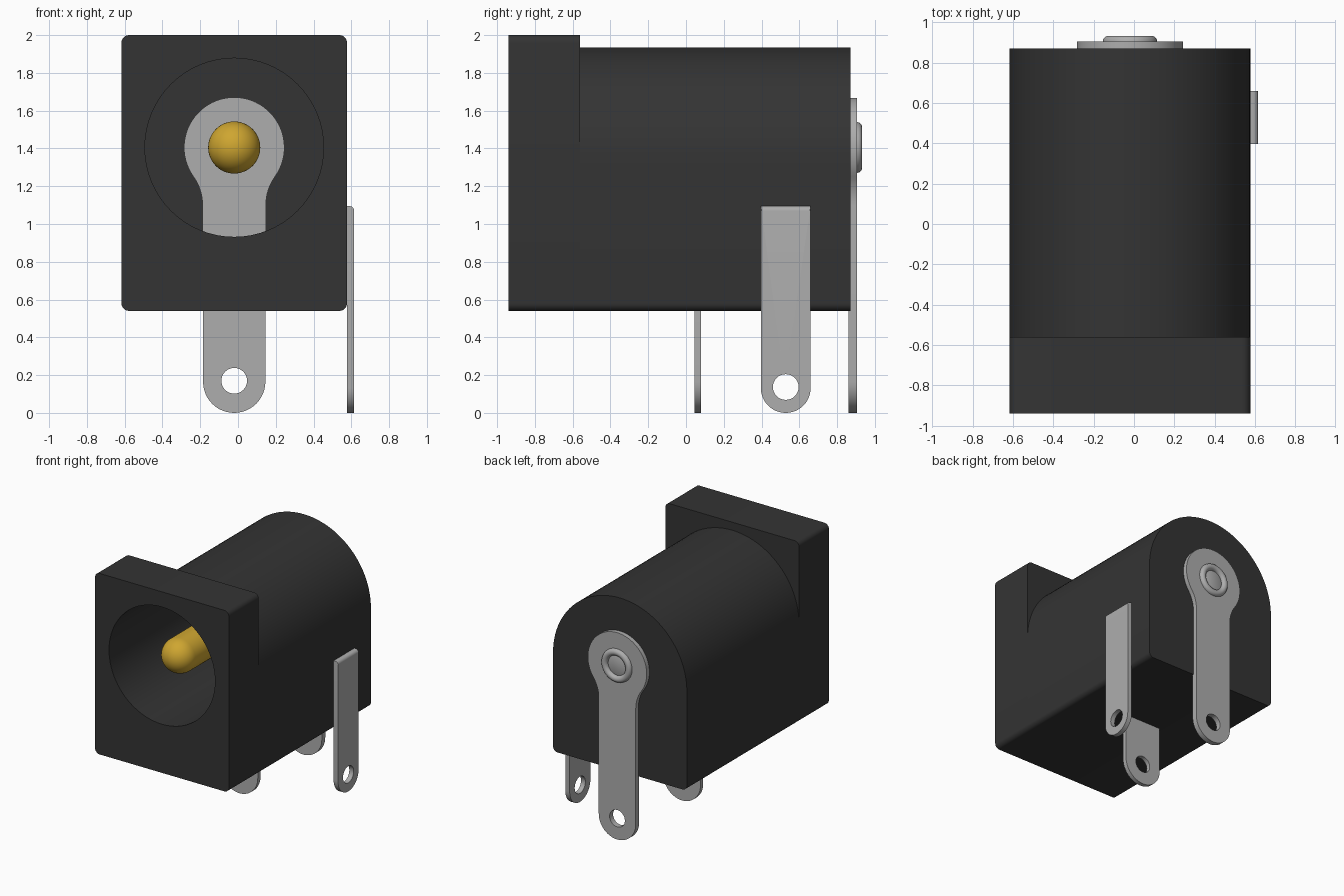
import bpy, bmesh, math
from mathutils import Matrix, Vector

cube = bpy.data.objects.get("Cube")
if cube:
    bpy.data.objects.remove(cube, do_unlink=True)

CX, CZ = -0.02, 1.405          # barrel axis
HALF, BASE = 0.597, 0.54       # housing half width and underside
FRONT, STEP, FLOOR, BACK = -0.94, -0.56, 0.866, 0.87


def material(name, rgb, rough):
    m = bpy.data.materials.new(name)
    m.use_nodes = True
    m.diffuse_color = (*rgb, 1)
    bsdf = m.node_tree.nodes["Principled BSDF"]
    bsdf.inputs["Base Color"].default_value = (*rgb, 1)
    bsdf.inputs["Roughness"].default_value = rough
    return m


BLACK = material("black plastic", (0.034, 0.034, 0.034), 0.6)
METAL = material("tinned metal", (0.42, 0.42, 0.42), 0.4)
GOLD = material("gold", (0.62, 0.38, 0.03), 0.4)


def arc(x, z, r, a0, a1, n=12):
    """Points on an arc, angles in degrees."""
    angles = [math.radians(a0 + (a1 - a0) * i / n) for i in range(n + 1)]
    return [(x + r * math.cos(a), z + r * math.sin(a)) for a in angles]


def circle(x, z, r, n=64):
    return arc(x, z, r, 0, 360, n)[:-1]


def finish(bm, name, mat, angle=35):
    me = bpy.data.meshes.new(name)
    bm.to_mesh(me)
    bm.free()
    ob = bpy.data.objects.new(name, me)
    bpy.context.collection.objects.link(ob)
    me.materials.append(mat)
    bpy.ops.object.select_all(action='DESELECT')
    ob.select_set(True)
    bpy.context.view_layer.objects.active = ob
    bpy.ops.object.shade_smooth_by_angle(angle=math.radians(angle))
    return ob


def extrude_profile(loops, y0, y1):
    """Fill an outline with holes in XZ and extrude it along Y."""
    bm = bmesh.new()
    for pts in loops:
        vs = [bm.verts.new((x, y0, z)) for x, z in pts]
        for a, b in zip(vs, vs[1:] + vs[:1]):
            bm.edges.new((a, b))
    bmesh.ops.triangle_fill(bm, edges=bm.edges[:], use_beauty=True)
    res = bmesh.ops.extrude_face_region(bm, geom=bm.faces[:], use_keep_orig=True)
    moved = [g for g in res["geom"] if isinstance(g, bmesh.types.BMVert)]
    bmesh.ops.translate(bm, verts=moved, vec=(0, y1 - y0, 0))
    bmesh.ops.recalc_face_normals(bm, faces=bm.faces[:])
    return bm


def lathe(name, profile, mat):
    """Spin (radius, y) points around the barrel axis."""
    bm = bmesh.new()
    vs = [bm.verts.new((CX + r, y, CZ)) for r, y in profile]
    for a, b in zip(vs, vs[1:]):
        bm.edges.new((a, b))
    bmesh.ops.spin(bm, geom=bm.verts[:] + bm.edges[:], cent=(CX, 0, CZ),
                   axis=(0, 1, 0), angle=math.tau, steps=48)
    bmesh.ops.remove_doubles(bm, verts=bm.verts[:], dist=1e-4)
    bmesh.ops.recalc_face_normals(bm, faces=bm.faces[:])
    return finish(bm, name, mat)


# Housing: square front flange, arched barrel shell and thin back wall
c = 0.04
L, R, B, T = CX - HALF, CX + HALF, BASE, 2.0
bottom = arc(L + c, B + c, c, 180, 270, 6) + arc(R - c, B + c, c, 270, 360, 6)
flange = bottom + arc(R - c, T - c, c, 0, 90, 6) + arc(L + c, T - c, c, 90, 180, 6)
arch = bottom + arc(CX, 1.935 - HALF, HALF, 0, 180, 48)
bore = circle(CX, CZ, 0.473)

finish(extrude_profile([flange, bore], FRONT, STEP), "front_flange", BLACK)
bm = extrude_profile([arch, bore], STEP, FLOOR)
caps = [f for f in bm.faces if abs(f.normal.y) > 0.9]
bmesh.ops.delete(bm, geom=caps, context='FACES')
finish(bm, "barrel_shell", BLACK)
finish(extrude_profile([arch], FLOOR, BACK), "back_wall", BLACK)

# Rear terminal: round head blended into a straight leg
W, HEAD = 0.165, 0.263
fz, fr = 1.10, 0.26                       # blend arc height and radius
t = math.degrees(math.atan2(CZ - fz, W + fr))
leg_end = arc(CX, W, W, 180, 360, 24)
rear = (leg_end
        + arc(CX + W + fr, fz, fr, 180, 180 - t, 8)
        + arc(CX, CZ, HEAD, -t, 180 + t, 48)[1:-1]
        + arc(CX - W - fr, fz, fr, t, 0, 8))
eye = circle(CX, 0.17, 0.068, 32)
finish(extrude_profile([rear, eye], 0.861, 0.905), "rear_terminal", METAL)

# Middle terminal under the housing
middle = leg_end + [(CX + W, 0.6), (CX - W, 0.6)]
finish(extrude_profile([middle, eye], 0.045, 0.08), "middle_terminal", METAL)

# Side terminal on the left wall, with a rounded outer top edge
sy, sw, top = 0.528, 0.132, 1.095
side = arc(sy, sw, sw, 180, 360, 24) + [(sy + sw, top), (sy - sw, top)]
bm = extrude_profile([side, circle(sy, 0.137, 0.068, 32)], -0.615, -0.576)
rim = [e for e in bm.edges
       if all(v.co.z > top - 0.001 and v.co.y < -0.61 for v in e.verts)]
bmesh.ops.bevel(bm, geom=rim, offset=0.025, segments=4, profile=0.5, affect='EDGES')
bm.transform(Matrix.Rotation(math.pi / 2, 4, 'Z'))
finish(bm, "side_terminal", METAL)

# Centre pin with a domed tip
pr, py = 0.138, -0.71
dome = [(pr * math.sin(a), py - pr * math.cos(a))
        for a in [math.pi / 2 * i / 12 for i in range(13)]]
lathe("centre_pin", dome + [(pr, 0.863)], GOLD)

# Rivet on the back: rolled rim around a shallow dimple
roll = [(0.107 + 0.027 * math.cos(a), 0.906 + 0.027 * math.sin(a))
        for a in [math.pi * i / 10 for i in range(11)]]
lathe("rivet", roll + [(0.076, 0.908), (0, 0.908)], METAL)
